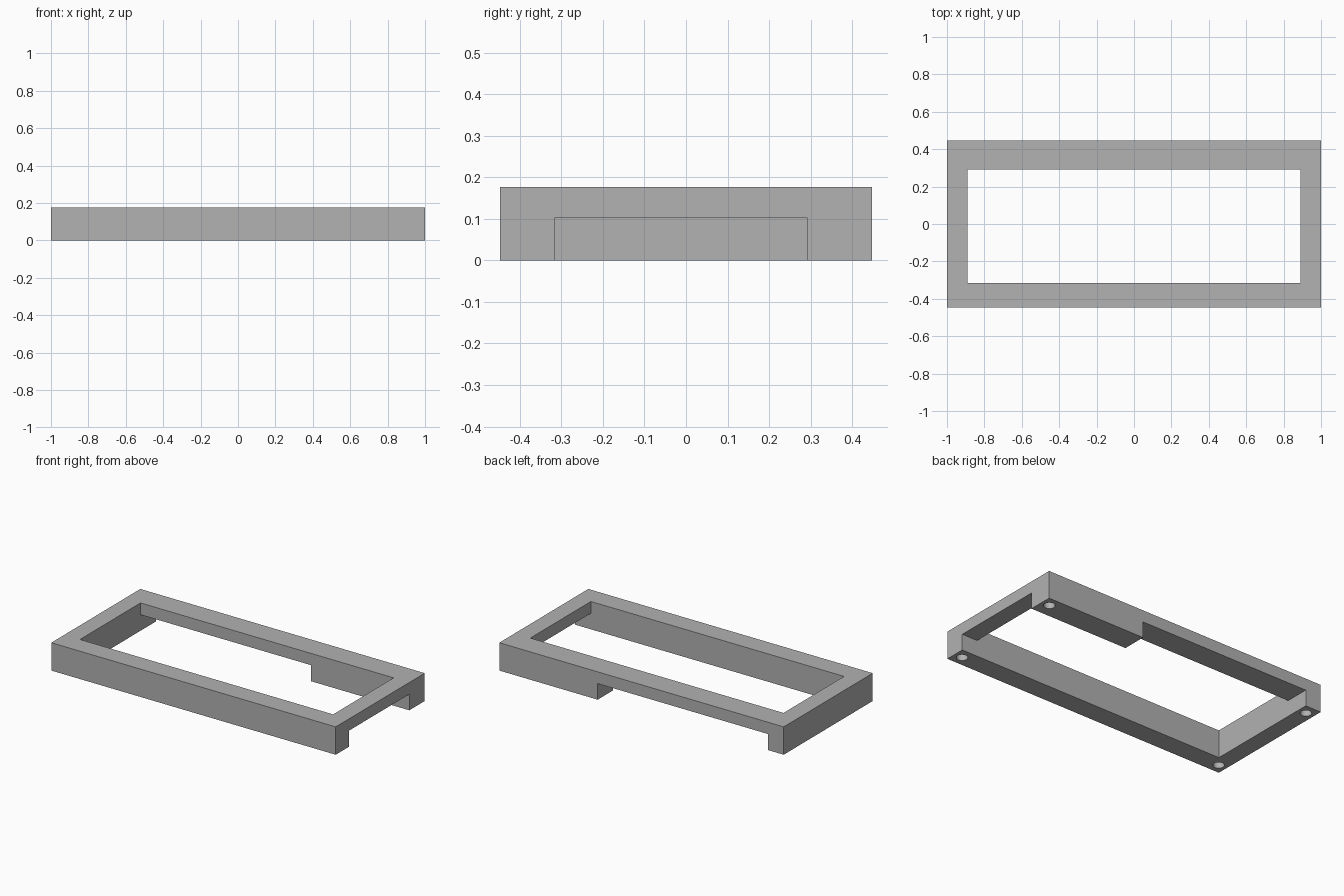
import bpy

cube = bpy.data.objects.get("Cube")
if cube:
    bpy.data.objects.remove(cube, do_unlink=True)

W, D, H = 1.0, 0.447, 0.177              # half width, half depth, height
IN_X, IN_FRONT, IN_BACK = 0.89, -0.316, 0.292   # window edges
NOTCH_Z = 0.102

grey = bpy.data.materials.new("plain grey")
grey.use_nodes = True
colour = (0.445, 0.445, 0.445, 1)
grey.diffuse_color = colour
grey.node_tree.nodes["Principled BSDF"].inputs["Base Color"].default_value = colour


def block(name, low, high):
    """Box between two opposite corners."""
    centre = [(a + b) / 2 for a, b in zip(low, high)]
    bpy.ops.mesh.primitive_cube_add(size=1, location=centre)
    obj = bpy.context.object
    obj.name = name
    obj.scale = [b - a for a, b in zip(low, high)]
    bpy.ops.object.transform_apply(location=True, rotation=False, scale=True)
    return obj


def cut(target, cutter):
    """Subtract the cutter and remove it."""
    cutter.hide_render = True
    mod = target.modifiers.new("cut", 'BOOLEAN')
    mod.operation = 'DIFFERENCE'
    mod.solver = 'EXACT'
    mod.object = cutter
    bpy.context.view_layer.objects.active = target
    bpy.ops.object.modifier_apply(modifier=mod.name)
    bpy.data.objects.remove(cutter, do_unlink=True)


# Frame with its offset window
frame = block("frame", (-W, -D, 0), (W, D, H))
cut(frame, block("window_cutter", (-IN_X, IN_FRONT, -0.1), (IN_X, IN_BACK, H + 0.1)))

# Notches under the left rail and most of the back rail
cut(frame, block("left_notch_cutter", (0.8, IN_FRONT, -0.1), (W + 0.1, IN_BACK, NOTCH_Z)))
cut(frame, block("back_notch_cutter", (-IN_X, 0.2, -0.1), (0.308, D + 0.1, NOTCH_Z)))

# Blind holes under the four corners
for x in (-0.945, 0.945):
    for y in (-0.383, 0.383):
        bpy.ops.mesh.primitive_cylinder_add(vertices=32, radius=0.033, depth=0.2, location=(x, y, 0))
        hole = bpy.context.object
        hole.name = "hole_cutter"
        cut(frame, hole)

frame.data.materials.clear()
frame.data.materials.append(grey)
bpy.ops.object.select_all(action='DESELECT')
frame.select_set(True)
bpy.context.view_layer.objects.active = frame
bpy.ops.object.shade_smooth_by_angle(angle=0.52)
